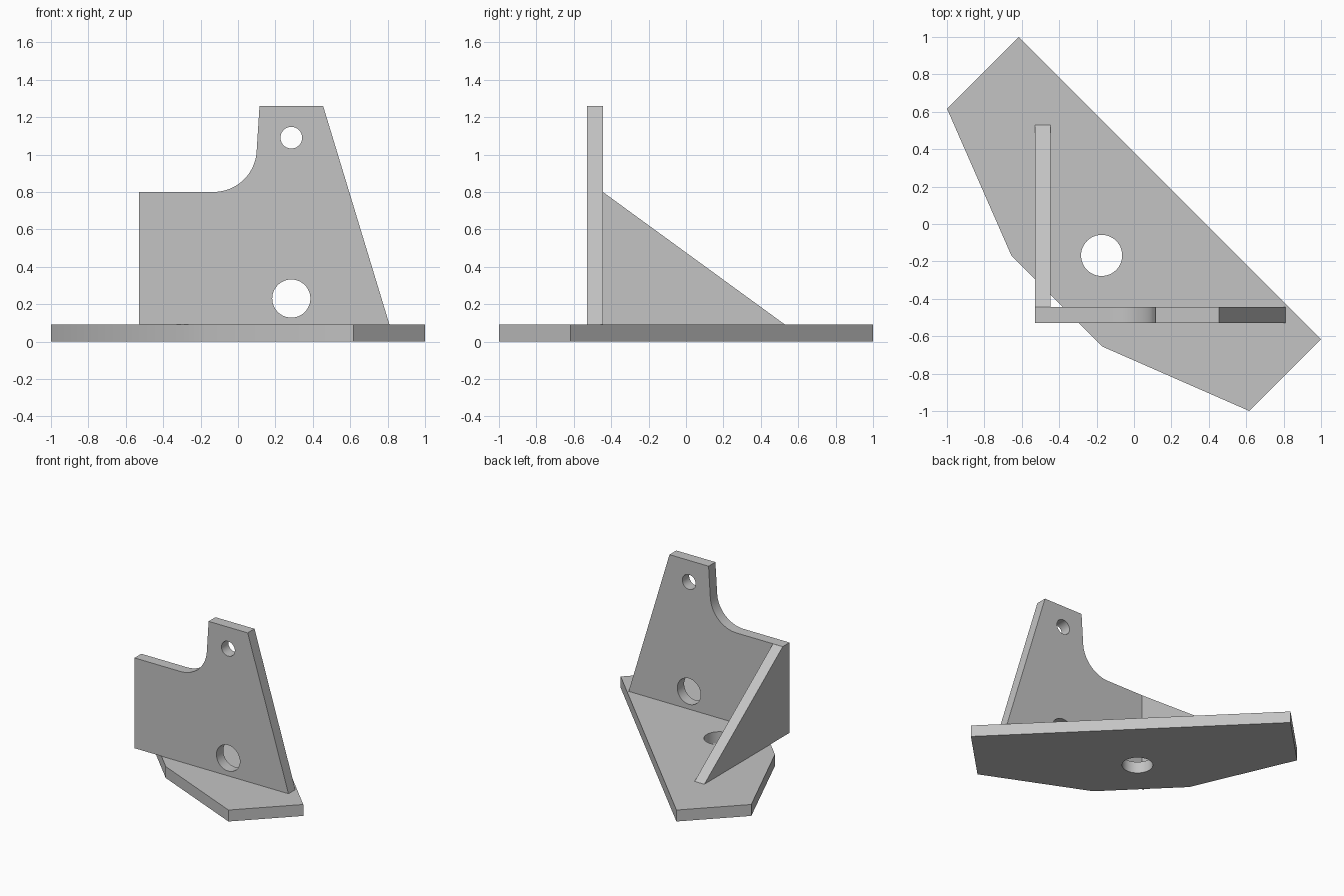
import bpy
from math import sin, cos, pi, radians
from mathutils import Matrix, Vector

cube = bpy.data.objects.get("Cube")
if cube:
    bpy.data.objects.remove(cube, do_unlink=True)

# One plain grey for the whole bracket
grey = bpy.data.materials.new("plain grey")
grey.use_nodes = True
colour = (0.55, 0.55, 0.55, 1)
grey.diffuse_color = colour
grey.node_tree.nodes["Principled BSDF"].inputs["Base Color"].default_value = colour

THICK = 0.085
BASE_TOP = 0.09


def arc(cx, cy, r, start, end, steps):
    angles = [radians(start + (end - start) * i / steps) for i in range(steps + 1)]
    return [(cx + r * cos(a), cy + r * sin(a)) for a in angles]


def circle(cx, cy, r):
    return arc(cx, cy, r, 0, 360, 48)[:-1]


def plate(name, loops, thickness, u, v, centre):
    """Extrude an outline with holes; u and v are the sketch axes."""
    curve = bpy.data.curves.new(name, "CURVE")
    curve.dimensions = "2D"
    curve.fill_mode = "BOTH"
    curve.extrude = thickness / 2
    for loop in loops:
        spline = curve.splines.new("POLY")
        spline.points.add(len(loop) - 1)
        for point, (a, b) in zip(spline.points, loop):
            point.co = (a, b, 0, 1)
        spline.use_cyclic_u = True
    obj = bpy.data.objects.new(name, curve)
    bpy.context.collection.objects.link(obj)
    u, v = Vector(u), Vector(v)
    axes = Matrix((u, v, u.cross(v))).transposed().to_4x4()
    obj.matrix_world = Matrix.Translation(centre) @ axes
    bpy.ops.object.select_all(action="DESELECT")
    obj.select_set(True)
    bpy.context.view_layer.objects.active = obj
    bpy.ops.object.convert(target="MESH")
    obj = bpy.context.object
    obj.data.materials.clear()
    obj.data.materials.append(grey)
    # Weld the caps to the walls, then smooth only the rounded walls
    weld = obj.modifiers.new("weld", "WELD")
    weld.merge_threshold = 0.0002
    bpy.ops.object.modifier_apply(modifier=weld.name)
    bpy.ops.object.shade_smooth_by_angle(angle=radians(25))
    return obj


# Base plate, symmetrical about the diagonal, with a bolt hole
base = [(-1, 0.617), (-0.617, 1), (1, -0.617), (0.617, -1), (-0.17, -0.655), (-0.655, -0.17)]
plate("base_plate", [base, circle(-0.173, -0.168, 0.11)], BASE_TOP,
      (1, 0, 0), (0, 1, 0), (0, 0, BASE_TOP / 2))

# Upright plate with a concave shoulder and two holes
upright = [(-0.53, BASE_TOP), (0.81, BASE_TOP), (0.455, 1.26), (0.115, 1.26)]
upright += arc(-0.13, 1.03, 0.23, -3, -90, 20)
upright += [(-0.53, 0.8)]
plate("upright_plate", [upright, circle(0.285, 1.09, 0.058), circle(0.285, 0.23, 0.102)],
      THICK, (1, 0, 0), (0, 0, 1), (0, -0.487, 0))

# Triangular side gusset bracing the upright
gusset = [(-0.445, BASE_TOP), (0.53, BASE_TOP), (-0.445, 0.8)]
plate("side_gusset", [gusset], THICK, (0, 1, 0), (0, 0, 1), (-0.488, 0, 0))
